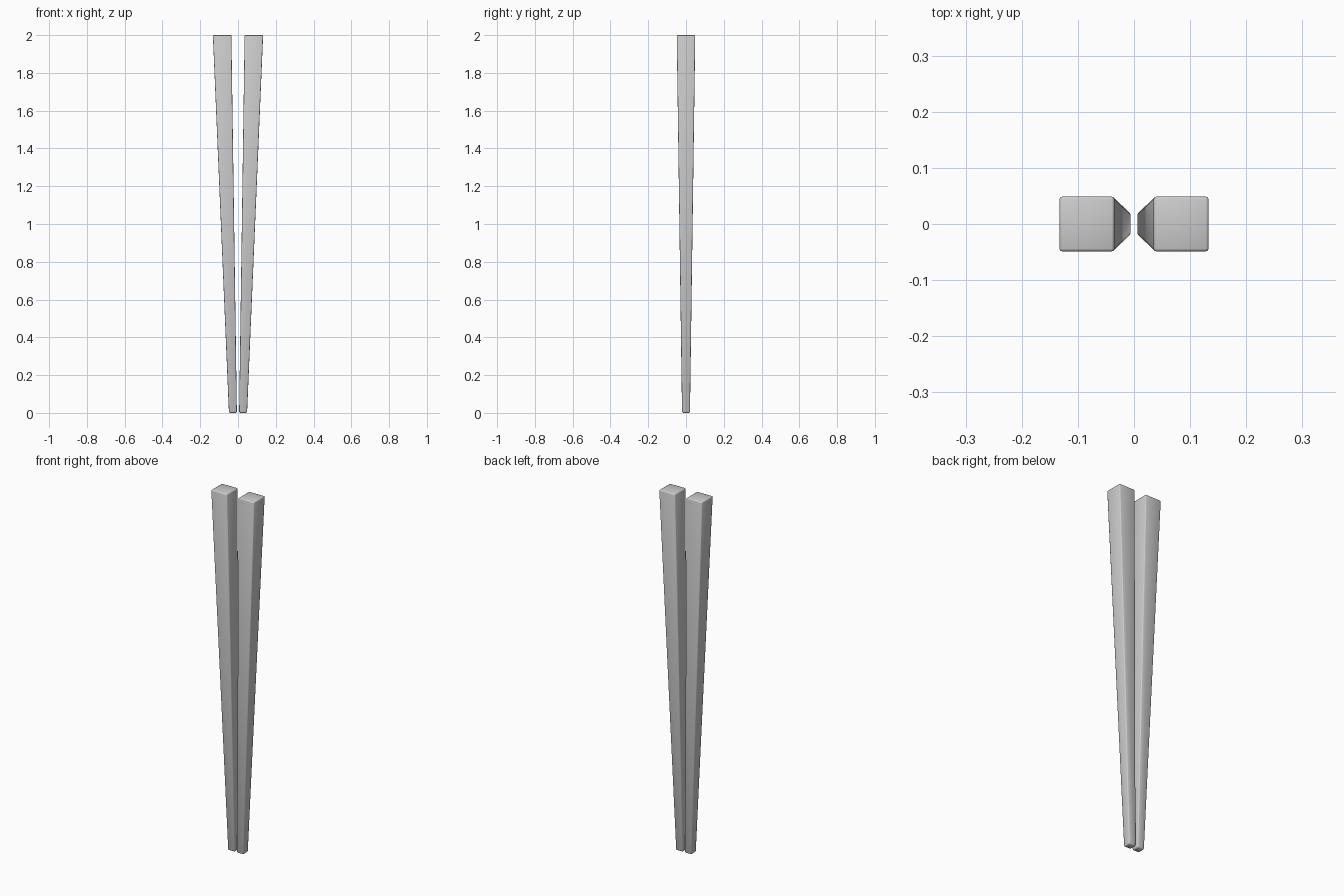
import bpy, bmesh

if "Cube" in bpy.data.objects:
    bpy.data.objects.remove(bpy.data.objects["Cube"])


def stick(name, side):
    # tapered square bar leaning outward; wide at the top, narrow at the tip
    bm = bmesh.new()
    bmesh.ops.create_cube(bm, size=2)
    for v in bm.verts:
        top = v.co.z > 0
        centre, half = (0.084, 0.049) if top else (0.027, 0.021)
        v.co = (side * centre + v.co.x * half, v.co.y * half, 2.0 if top else 0.0)
    # small rounding on long and top edges, stronger rounding at the tip
    tip = [e for e in bm.edges if all(v.co.z < 0.001 for v in e.verts)]
    rest = [e for e in bm.edges if e not in tip]
    bmesh.ops.bevel(bm, geom=rest, offset=0.005, segments=2, profile=0.5, affect='EDGES')
    low = [e for e in bm.edges if all(v.co.z < 0.001 for v in e.verts)
           and any(abs(f.normal.z) < 0.5 for f in e.link_faces)]
    bmesh.ops.bevel(bm, geom=low, offset=0.007, segments=2, profile=0.5, affect='EDGES')
    mesh = bpy.data.meshes.new(name)
    bm.to_mesh(mesh)
    bm.free()
    ob = bpy.data.objects.new(name, mesh)
    bpy.context.collection.objects.link(ob)
    mesh.shade_smooth()
    return ob


# the pair of chopsticks
stick("left_chopstick", -1)
stick("right_chopstick", 1)
